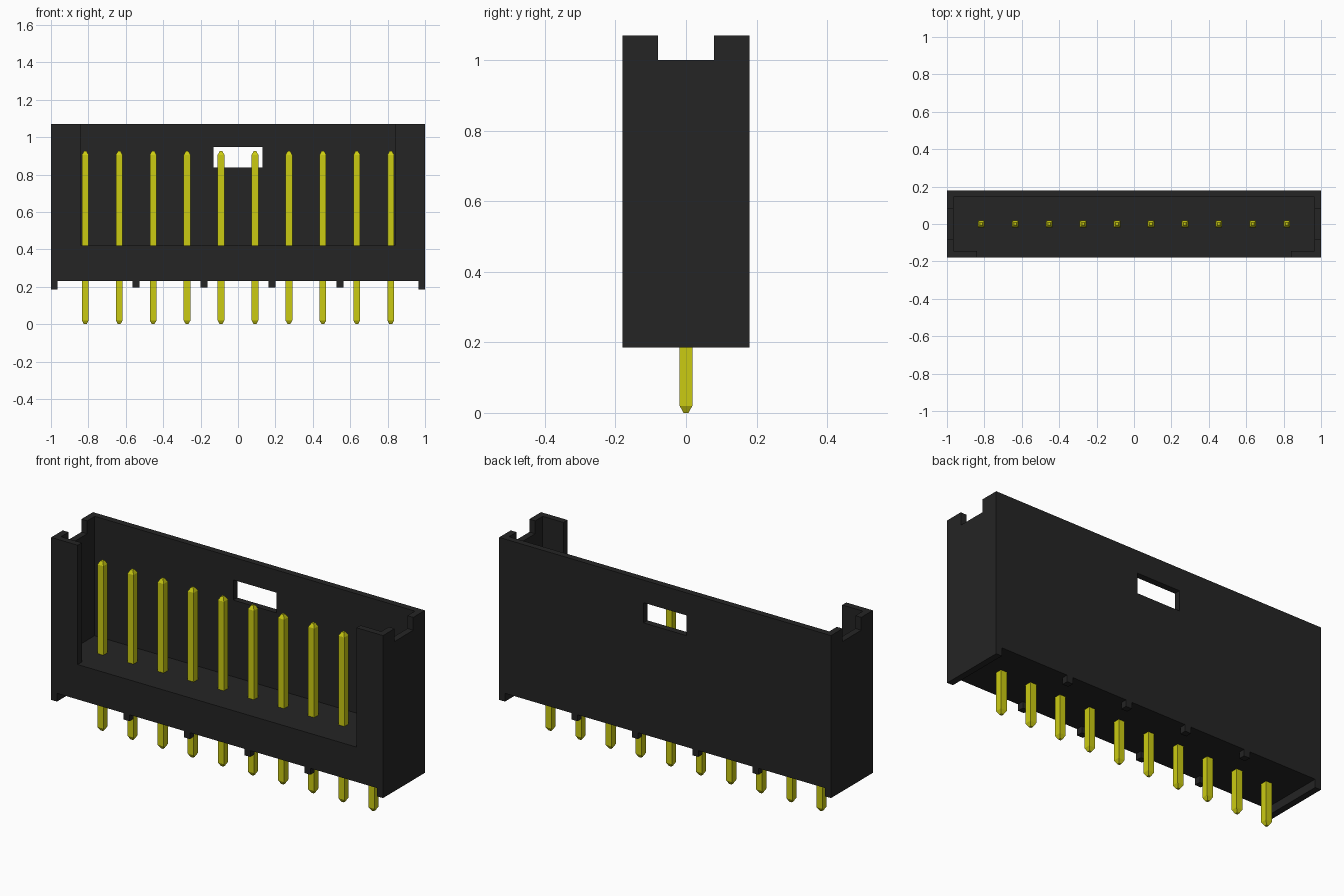
import bpy, bmesh

if "Cube" in bpy.data.objects:
    bpy.data.objects.remove(bpy.data.objects["Cube"])

W, D, H = 1.0, 0.18, 1.07       # half width, half depth, top of housing
WALL, FLOOR, BASE, SKIRT = 0.035, 0.42, 0.23, 0.185
PIN_COUNT, PITCH, PIN = 10, 0.1815, 0.018


def material(name, rgb):
    m = bpy.data.materials.new(name)
    m.diffuse_color = (*rgb, 1)
    m.use_nodes = True
    m.node_tree.nodes["Principled BSDF"].inputs["Base Color"].default_value = m.diffuse_color
    return m


black = material("black plastic", (0.018, 0.018, 0.018))
yellow = material("yellow metal", (0.60, 0.60, 0.006))


def make_object(name, bm, mat):
    bmesh.ops.recalc_face_normals(bm, faces=bm.faces)
    mesh = bpy.data.meshes.new(name)
    bm.to_mesh(mesh)
    bm.free()
    mesh.materials.append(mat)
    ob = bpy.data.objects.new(name, mesh)
    bpy.context.collection.objects.link(ob)
    return ob


def box(name, lo, hi, mat):
    bm = bmesh.new()
    for v in bmesh.ops.create_cube(bm, size=1)["verts"]:
        v.co = [a + (b - a) * (c + 0.5) for a, b, c in zip(lo, hi, v.co)]
    return make_object(name, bm, mat)


def cut(target, lo, hi):
    cutter = box("cutter", lo, hi, black)
    cutter.hide_render = True
    mod = target.modifiers.new("cut", "BOOLEAN")
    mod.operation, mod.solver, mod.object = "DIFFERENCE", "EXACT", cutter
    bpy.context.view_layer.objects.active = target
    bpy.ops.object.modifier_apply(modifier=mod.name)
    bpy.data.objects.remove(cutter)


# Housing: open-topped shroud hollowed from a block
housing = box("housing", (-W, -D, SKIRT), (W, D, H), black)
cut(housing, (-W + WALL, -D + WALL, FLOOR), (W - WALL, D - WALL, 1.5))  # cavity
cut(housing, (-0.84, -0.5, FLOOR), (0.84, 0, 1.5))                      # front opening
cut(housing, (-2, -0.08, 1.0), (2, 0.08, 1.5))                          # end wall notches
cut(housing, (-0.13, 0, 0.837), (0.13, 0.5, 0.947))                     # back window
cut(housing, (-W + WALL, -0.5, 0), (W - WALL, 0.5, BASE))               # underside recess

# Standoff feet along the front and back lower edges
for i, x in enumerate((-0.545, -0.182, 0.182, 0.545)):
    for side in (-1, 1):
        y0, y1 = sorted((side * D, side * (D - WALL)))
        box(f"foot_{i}_{'front' if side < 0 else 'back'}",
            (x - 0.018, y0, 0.195), (x + 0.018, y1, BASE), black)


# Square pins with tapered ends
def pin(name, x):
    bm = bmesh.new()
    rings = []
    for z, r in ((0, 0.007), (0.02, PIN), (0.905, PIN), (0.925, 0.007)):
        rings.append([bm.verts.new((x + sx * r, sy * r, z))
                      for sx, sy in ((-1, -1), (1, -1), (1, 1), (-1, 1))])
    for a, b in zip(rings, rings[1:]):
        for k in range(4):
            n = (k + 1) % 4
            bm.faces.new((a[k], a[n], b[n], b[k]))
    bm.faces.new(rings[0])
    bm.faces.new(rings[-1])
    return make_object(name, bm, yellow)


for i in range(PIN_COUNT):
    pin(f"pin_{i}", (i - (PIN_COUNT - 1) / 2) * PITCH)
